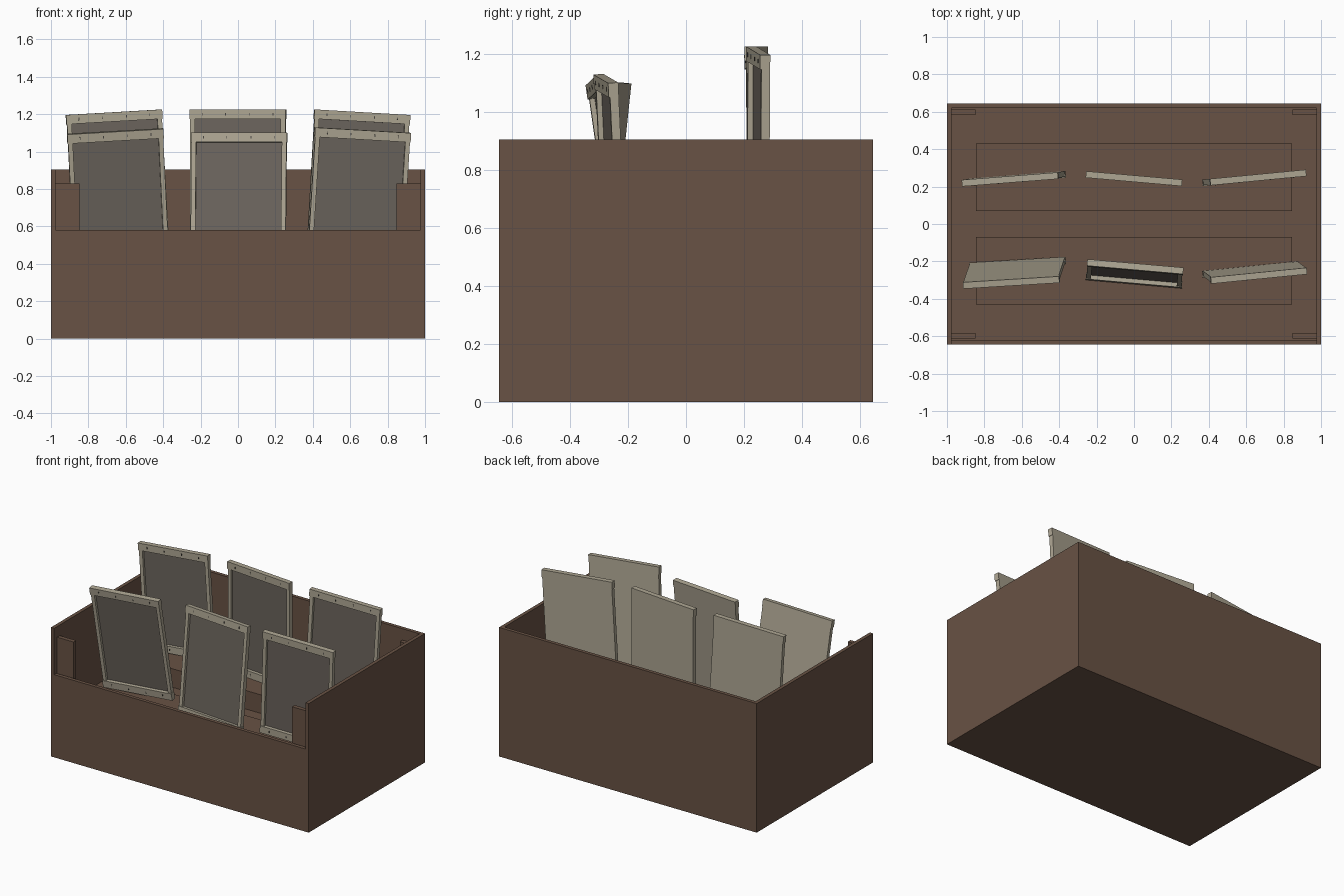
import bpy
from mathutils import Matrix, Vector
from math import radians

if "Cube" in bpy.data.objects:
    bpy.data.objects.remove(bpy.data.objects["Cube"])


def material(name, rgb):
    m = bpy.data.materials.new(name)
    m.diffuse_color = (*rgb, 1)
    m.use_nodes = True
    m.node_tree.nodes["Principled BSDF"].inputs["Base Color"].default_value = m.diffuse_color
    return m


WOOD = material("brown_wood", (0.14, 0.085, 0.058))
FRAME = material("pale_frame", (0.42, 0.38, 0.29))
CLOTH = material("grey_backing", (0.15, 0.13, 0.11))
METAL = material("dark_staple", (0.06, 0.055, 0.05))

FACES = [(0, 1, 3, 2), (4, 6, 7, 5), (0, 4, 5, 1), (2, 3, 7, 6), (0, 2, 6, 4), (1, 5, 7, 3)]


def boxes(name, spans, mat, matrix=Matrix()):
    """One object made of boxes, each (x0, x1, y0, y1, z0, z1)."""
    verts, faces = [], []
    for s in spans:
        n = len(verts)
        verts += [Vector((x, y, z)) for x in s[:2] for y in s[2:4] for z in s[4:]]
        faces += [tuple(n + i for i in f) for f in FACES]
    me = bpy.data.meshes.new(name)
    me.from_pydata(verts, [], faces)
    me.materials.append(mat)
    ob = bpy.data.objects.new(name, me)
    ob.matrix_world = matrix
    bpy.context.collection.objects.link(ob)
    return ob


# Bin: floor, side walls, tall back and low front
X, Y, H, T = 1.0, 0.645, 0.905, 0.025
FLOOR = 0.33
boxes("bin_base", [(-X + T, X - T, -Y + T, Y - T, 0, FLOOR)], WOOD)
for sx, side in ((-1, "left"), (1, "right")):
    a, b = sorted((sx * X, sx * (X - T)))
    boxes(side + "_wall", [(a, b, -Y, Y, 0, H)], WOOD)
boxes("back_wall", [(-X + T, X - T, Y - T, Y, 0, H)], WOOD)
boxes("front_wall", [(-X + T, X - T, -Y, -Y + T, 0, 0.58)], WOOD)

# Corner battens inside the bin
for sx in (-1, 1):
    for sy in (-1, 1):
        a, b = sorted((sx * 0.848, sx * 0.976))
        c, d = sorted((sy * 0.582, sy * 0.612))
        boxes("corner_batten", [(a, b, c, d, FLOOR, 0.83)], WOOD)

# Stepped platforms that carry the panels
boxes("front_platform", [(-0.845, 0.845, -0.43, -0.07, FLOOR, 0.365)], WOOD)
boxes("back_platform", [(-0.845, 0.845, 0.07, 0.43, FLOOR, 0.46)], WOOD)


def panel(name, loc, yaw, tilt, roll, h=0.735):
    """Stretched panel seen from behind; origin at bottom centre."""
    m = (Matrix.Translation(loc) @ Matrix.Rotation(radians(yaw), 4, 'Z')
         @ Matrix.Rotation(radians(tilt), 4, 'X') @ Matrix.Rotation(radians(roll), 4, 'Y'))
    w, d, rim, bar = 0.255, 0.015, 0.025, 0.05
    # facing sheet and side rails
    boxes(name + "_frame", [
        (-w, w, d - 0.008, d, 0, h),
        (-w, -w + rim, -d, d - 0.008, 0, h),
        (w - rim, w, -d, d - 0.008, 0, h)], FRAME, m)
    # slightly proud top and bottom flaps
    boxes(name + "_flaps", [(-w - 0.003, w + 0.003, -d - 0.005, d, z, z + bar)
                            for z in (0, h - bar)], FRAME, m)
    # recessed dark backing
    boxes(name + "_backing", [(-w + rim, w - rim, d - 0.012, d - 0.008, bar, h - bar)], CLOTH, m)
    # staples
    boxes(name + "_staples", [(x - 0.002, x + 0.002, -d - 0.007, -d - 0.004, z - 0.007, z + 0.007)
                              for x in (-0.19, -0.065, 0.065, 0.19)
                              for z in (bar / 2, h - bar / 2)], METAL, m)


panel("front_left_panel", (-0.622, -0.206, 0.382), 4, 8, -3.3)
panel("front_middle_panel", (0, -0.302, 0.368), -5, -6, 0)
panel("front_right_panel", (0.622, -0.24, 0.382), 5.5, 3, 3.3)
panel("back_left_panel", (-0.622, 0.248, 0.477), 4.5, 0.3, -3.3)
panel("back_middle_panel", (0, 0.245, 0.46), -5, 0, 0, 0.765)
panel("back_right_panel", (0.622, 0.247, 0.477), 5.5, 0, 3.3)
